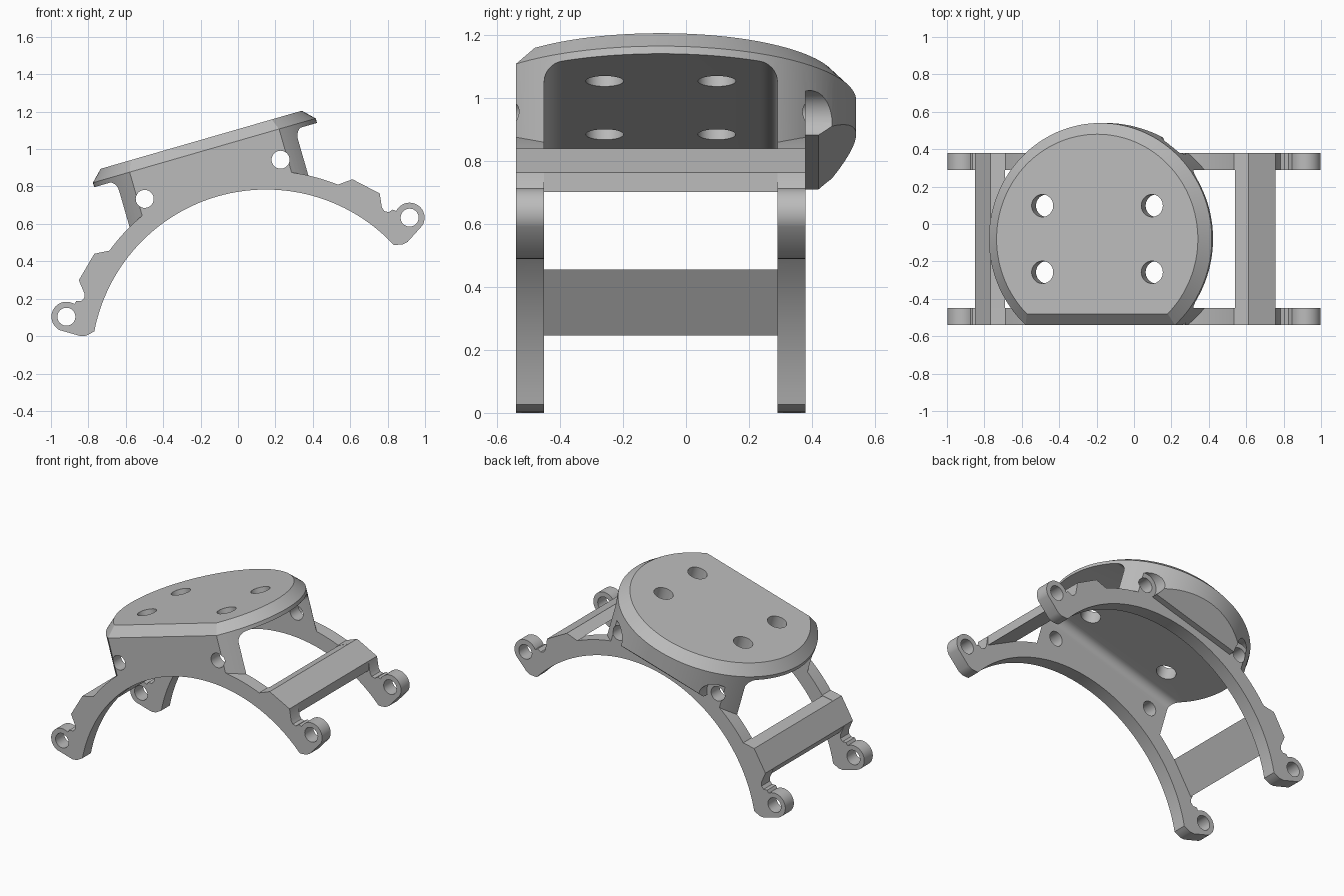
import bpy, bmesh
from math import sin, cos, asin, pi, radians
from mathutils import Matrix

if "Cube" in bpy.data.objects:
    bpy.data.objects.remove(bpy.data.objects["Cube"], do_unlink=True)

grey = bpy.data.materials.new("plain grey")
grey.use_nodes = True
tone = (0.5, 0.5, 0.5, 1)
grey.diffuse_color = tone
grey.node_tree.nodes["Principled BSDF"].inputs["Base Color"].default_value = tone

MID = -0.08             # centre of the mount across y
FRONT, BACK = -0.54, 0.38
WALL = 0.09
PLACE = {"X": lambda a, b, t: (t, a, b),
         "Y": lambda a, b, t: (a, t, b),
         "Z": lambda a, b, t: (a, b, t)}


def loft(name, layers, axis):
    """Solid through stacked outlines of equal length: [(outline, position)]."""
    bm = bmesh.new()
    rings = [[bm.verts.new(PLACE[axis](a, b, t)) for a, b in pts] for pts, t in layers]
    n = len(rings[0])
    for low, high in zip(rings, rings[1:]):
        for i in range(n):
            j = (i + 1) % n
            bm.faces.new((low[i], low[j], high[j], high[i]))
    bm.faces.new(rings[0])
    bm.faces.new(rings[-1])
    bmesh.ops.recalc_face_normals(bm, faces=bm.faces)
    mesh = bpy.data.meshes.new(name)
    bm.to_mesh(mesh)
    bm.free()
    mesh.materials.append(grey)
    obj = bpy.data.objects.new(name, mesh)
    bpy.context.collection.objects.link(obj)
    return obj


def prism(name, pts, axis, a, b):
    return loft(name, [(pts, a), (pts, b)], axis)


def arc(cx, cy, r, a, b, n):
    return [(cx + r * cos(a + (b - a) * i / n), cy + r * sin(a + (b - a) * i / n))
            for i in range(n + 1)]


def rod(name, cx, cy, r, axis, a, b, n=40):
    return prism(name, arc(cx, cy, r, 0, 2 * pi, n)[:-1], axis, a, b)


def combine(target, other, operation):
    mod = target.modifiers.new(operation, "BOOLEAN")
    mod.operation, mod.object, mod.solver = operation, other, "EXACT"
    bpy.context.view_layer.objects.active = target
    bpy.ops.object.modifier_apply(modifier=mod.name)
    bpy.data.objects.remove(other, do_unlink=True)


def flat_disc(r, flat):
    """Circle outline with its front cut off straight."""
    a = asin((flat - MID) / r)
    return arc(0, MID, r, a, pi - a, 96)


# Round mount with a flat front and a chamfered top edge
body = loft("arched_mount", [(flat_disc(0.62, FRONT), 0.5),
                             (flat_disc(0.62, FRONT), 1.19),
                             (flat_disc(0.56, FRONT + 0.06), 1.25)], "Z")

# Underside of the mount behind the back frame: sloped, carried by the wall
combine(body, prism("back_slope", [(BACK, 0.2), (BACK, 0.985), (0.42, 0.985),
                                   (0.54, 1.077), (0.8, 1.27), (0.8, 0.2)],
                    "X", -0.7, 0.7), "DIFFERENCE")

# Tunnel between the two walls, with rounded upper corners
y0, y1, top, r = FRONT + WALL, BACK - WALL, 1.165, 0.055
tunnel = ([(y0, 0.2), (y1, 0.2)] + arc(y1 - r, top - r, r, 0, pi / 2, 8)
          + arc(y0 + r, top - r, r, pi / 2, pi, 8))
combine(body, prism("tunnel", tunnel, "X", -0.9, 0.9), "DIFFERENCE")

# Arched side frames with stepped shoulders and end lugs
LUG = (0.955, 0.541)
half = [(0.718, 0.823), (0.837, 0.71), (0.828, 0.635), (0.835, 0.612),
        (0.855, 0.6), (0.88, 0.608)]
half += arc(*LUG, 0.08, radians(138), radians(-48), 24)
half += [(0.91, 0.42), (0.88, 0.414), (0.85, 0.42), (0.8, 0.435)]
crown = arc(0, 0, 1.035, radians(127.9), radians(52.1), 64)
frame = crown + half + [(-u, v) for u, v in reversed(half)]
for y in (FRONT, BACK - WALL):
    combine(body, prism("side_frame", frame, "Y", y, y + WALL), "UNION")

# Crossbars joining the frames
bar = [(0.64, 0.815), (0.718, 0.823), (0.837, 0.71), (0.82, 0.65)]
for s in (-1, 1):
    combine(body, prism("crossbar", [(s * u, v) for u, v in bar], "Y",
                        FRONT + 0.02, BACK - 0.02), "UNION")

# Arch opening
combine(body, rod("arch", 0, 0, 0.935, "Y", -1, 1, 160), "DIFFERENCE")

# Bolt holes: lugs, walls with recesses at the back, and the top plate
for s in (-1, 1):
    combine(body, rod("lug_hole", s * LUG[0], LUG[1], 0.048, "Y", -1, 1), "DIFFERENCE")
    combine(body, rod("wall_hole", s * 0.378, 1.03, 0.048, "Y", -1, 1), "DIFFERENCE")
    combine(body, rod("recess", s * 0.378, 1.03, 0.08, "Y", BACK, 1), "DIFFERENCE")
    for y in (MID - 0.178, MID + 0.178):
        combine(body, rod("plate_hole", s * 0.305, y, 0.06, "Z", 1.1, 1.4), "DIFFERENCE")

# Lean the whole part sideways and set it on the ground
body.data.transform(Matrix.Translation((0.15, 0, -0.155))
                    @ Matrix.Rotation(radians(-16.1), 4, "Y"))
low = min(v.co.z for v in body.data.vertices)
body.data.transform(Matrix.Translation((0, 0, -low)))

bpy.ops.object.select_all(action="DESELECT")
body.select_set(True)
bpy.context.view_layer.objects.active = body
bpy.ops.object.shade_smooth_by_angle(angle=radians(25))
